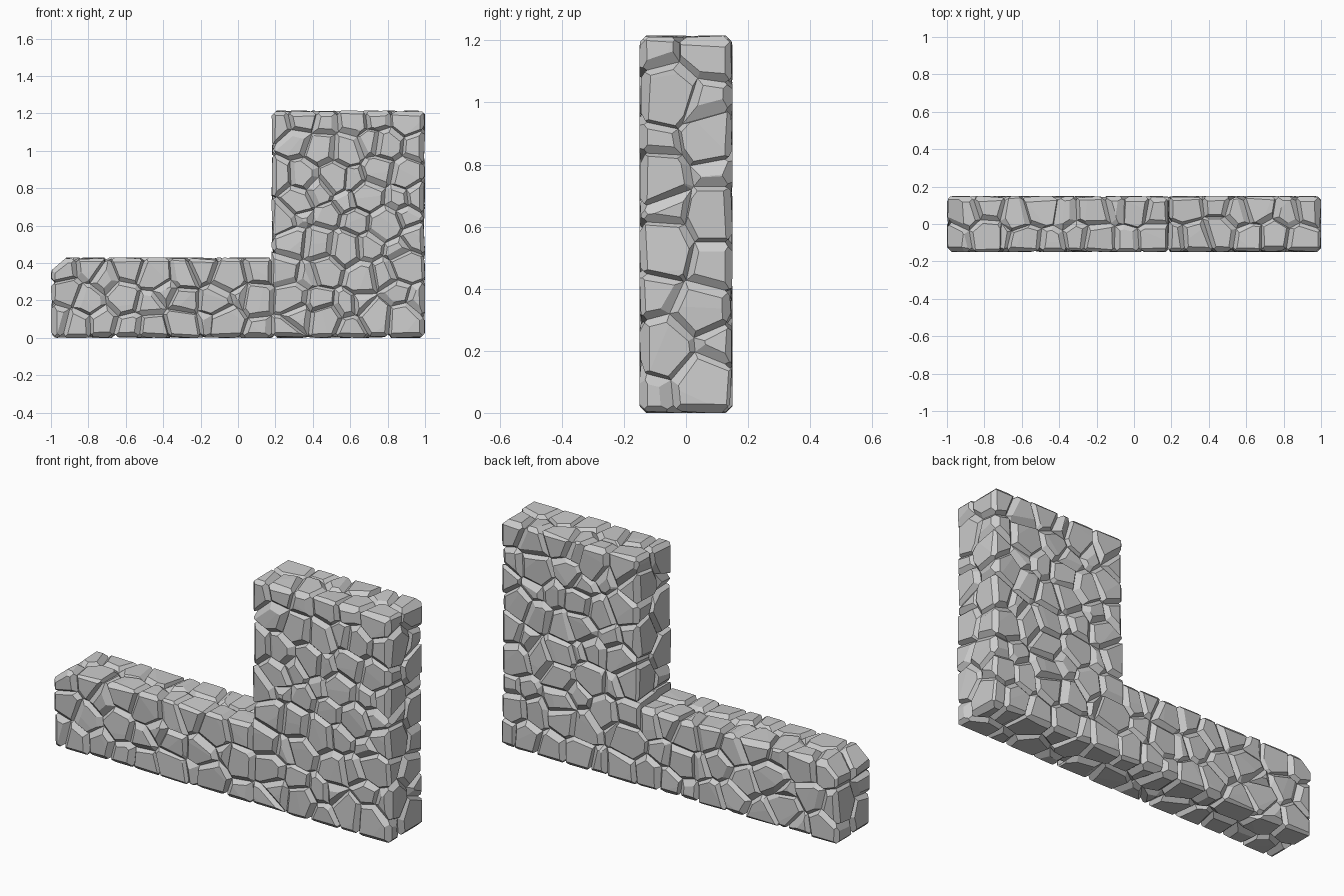
import bpy, bmesh, math, random
from mathutils import Vector

if "Cube" in bpy.data.objects:
    bpy.data.objects.remove(bpy.data.objects["Cube"])

random.seed(11)
R = random.uniform
STEP_X, STEP_Z, TOP_Z, HALF_Y = 0.18, 0.43, 1.215, 0.15
GROOVE = 0.024


def clip(faces, n, d, kind):
    """Cut a convex solid (list of (kind, points)) by the plane n.x <= d and cap it."""
    if all(n.dot(v) <= d + 1e-7 for _, f in faces for v in f):
        return faces
    out, cut = [], []
    for k, f in faces:
        new = []
        for i, a in enumerate(f):
            b = f[(i + 1) % len(f)]
            da, db = n.dot(a) - d, n.dot(b) - d
            if da <= 0:
                new.append(a)
            if (da > 0) != (db > 0):
                p = a.lerp(b, da / (da - db))
                new.append(p)
                cut.append(p)
        if len(new) > 2:
            out.append((k, new))
    if len(cut) > 2:
        c = sum(cut, Vector()) / len(cut)
        u = n.orthogonal().normalized()
        w = n.cross(u)
        cut.sort(key=lambda p: math.atan2((p - c).dot(w), (p - c).dot(u)))
        out.append((kind, cut))
    return out


def block(c, r):
    faces = []
    for axis in range(3):
        for s in (-1, 1):
            n = Vector((0, 0, 0))
            n[axis] = s
            u = n.orthogonal().normalized()
            w = n.cross(u)
            faces.append(("joint", [c + r * (n + a * u + b * w)
                                    for a, b in ((1, 1), (-1, 1), (-1, -1), (1, -1))]))
    return faces


def outer_planes(col, row):
    """Nominal wall surfaces that can bound a stone."""
    planes = [(Vector((0, -1, 0)), HALF_Y), (Vector((0, 1, 0)), HALF_Y),
              (Vector((0, 0, -1)), 0.0), (Vector((1, 0, 0)), 1.0)]
    if row >= 3:
        planes += [(Vector((-1, 0, 0)), -STEP_X), (Vector((0, 0, 1)), TOP_Z)]
    elif col < 9:
        planes += [(Vector((-1, 0, 0)), 1.0), (Vector((0, 0, 1)), STEP_Z)]
        if col < 2:   # sloped end of the low wall
            n = Vector((-0.65, 0, 0.76)).normalized()
            planes.append((n, n.dot(Vector((-0.96, 0, 0.395)))))
    return planes


# Stone centres: jittered courses, two stones deep
seeds = []
for row in range(9):
    z = (row + 0.5) * 0.143 if row < 3 else STEP_Z + (row - 2.5) * 0.131
    for col in range(15):
        if row >= 3 and col < 9:
            continue
        x = -1 + (col + 0.5) * 0.131 if col < 9 else STEP_X + (col - 8.5) * 0.137
        for side in (-1, 1):
            if row == 2 and col in (8, 9):      # keep the joint in the inner corner upright
                p = Vector((STEP_X + (-0.065 if col == 8 else 0.065), side * 0.075, 0.36))
            else:
                shift = 0.03 * (1 if (row + (side > 0)) % 2 else -1)
                p = Vector((x + shift + R(-.042, .042), side * 0.075 + R(-.028, .028),
                            z + R(-.045, .045)))
                lo = STEP_X + 0.035 if col >= 9 else -0.965
                hi = 0.965 if col >= 9 else STEP_X - 0.035
                p.x = min(max(p.x, lo), hi)
                p.z = min(max(p.z, 0.03), STEP_Z - 0.035 if row < 3 else TOP_Z - 0.035)
            seeds.append((p, col, row))

# Stones: cells between neighbours, with slightly tilted faces and chamfered joints
bm = bmesh.new()
for p, col, row in seeds:
    faces = block(p, 0.3)
    joints = []
    for q, _, _ in seeds:
        if q is not p and (q - p).length < 0.42:
            n = (q - p).normalized()
            joints.append((n, n.dot((p + q) / 2)))
    for n, d in joints:
        faces = clip(faces, n, d, "joint")
    outer = outer_planes(col, row)
    for n, d in outer:
        faces = clip(faces, n, d, "face")
    reach = [(n, d) for n, d in outer
             if max(n.dot(v) for _, f in faces for v in f) > d - 0.002]
    for n, d in reach:
        t = (n + Vector((R(-.07, .07), R(-.07, .07), R(-.07, .07)))).normalized()
        on = p + n * (d - n.dot(p) - R(0, .005))
        faces = clip(faces, t, t.dot(on), "face")
        for m, e in joints:
            if abs(n.dot(m)) < 0.75:
                b = GROOVE / R(.012, .034)
                c = n + b * m
                faces = clip(faces, c.normalized(), (d - GROOVE + b * e) / c.length, "face")
    for i, (n, d) in enumerate(reach):
        for m, e in reach[:i]:
            if abs(n.dot(m)) < 0.1:
                c = n + m
                faces = clip(faces, c.normalized(), (d + e - R(.02, .036)) / c.length, "face")
    near_corner = abs(p.x - STEP_X) < 0.2 and abs(p.z - STEP_Z) < 0.2
    verts = {}
    for kind, f in faces:
        if kind == "joint" and not near_corner:
            continue
        keys = list(dict.fromkeys(tuple(round(c, 4) + 0.0 for c in v) for v in f))
        if len(keys) < 3:
            continue
        for k in keys:
            if k not in verts:
                verts[k] = bm.verts.new(k)
        try:
            bm.faces.new([verts[k] for k in keys])
        except ValueError:
            pass
mesh = bpy.data.meshes.new("wall_stones")
bm.to_mesh(mesh)
bm.free()
bpy.context.collection.objects.link(bpy.data.objects.new("wall_stones", mesh))

# Mortar core behind the joints
for name, x0, x1, z1 in (("low_core", -0.9, 0.3, STEP_Z), ("tall_core", STEP_X + .035, 0.965, TOP_Z)):
    z0, z1 = 0.035, z1 - 0.035
    bpy.ops.mesh.primitive_cube_add(size=1, location=((x0 + x1) / 2, 0, (z0 + z1) / 2))
    core = bpy.context.object
    core.name = name
    core.scale = (x1 - x0, 2 * HALF_Y - 0.07, z1 - z0)
